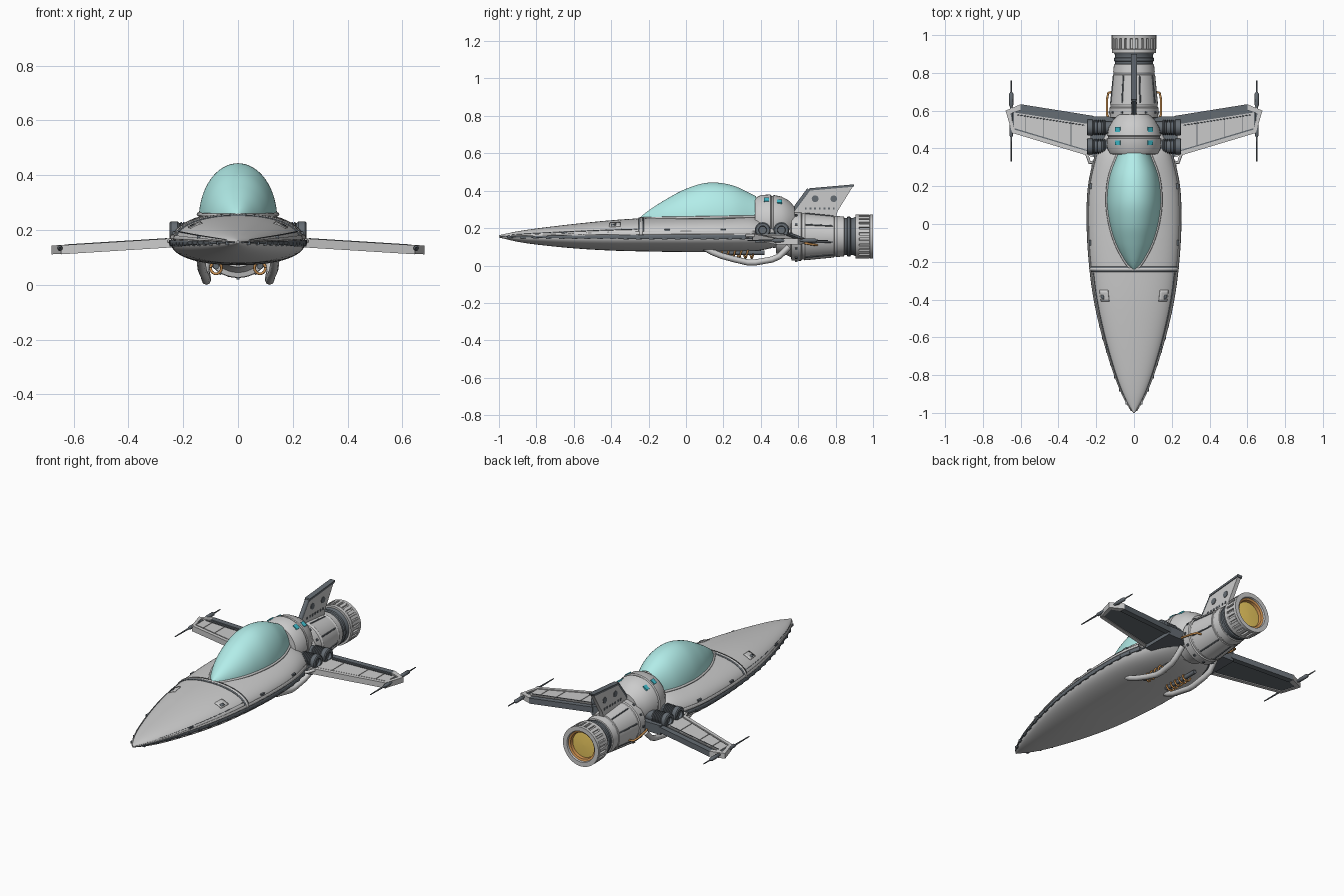
import bpy, bmesh
from math import sin, cos, pi, copysign
from mathutils import Vector, Matrix

if "Cube" in bpy.data.objects:
    bpy.data.objects.remove(bpy.data.objects["Cube"])

def mat(name, rgb):
    m = bpy.data.materials.new(name)
    m.diffuse_color = (*rgb, 1)
    m.use_nodes = True
    m.node_tree.nodes["Principled BSDF"].inputs["Base Color"].default_value = m.diffuse_color
    return m

DARK = mat("dark_metal", (.13, .15, .17))
GLASS = mat("canopy_glass", (.45, .85, .82))
TEAL = mat("teal_light", (.05, .5, .6))
COPPER = mat("copper", (.6, .28, .08))
GLOW = mat("engine_glow", (.85, .6, .12))

def finish(name, bm, m=None, mirror=False, solid=0):
    bmesh.ops.remove_doubles(bm, verts=bm.verts, dist=1e-5)
    bmesh.ops.recalc_face_normals(bm, faces=bm.faces)
    me = bpy.data.meshes.new(name)
    bm.to_mesh(me)
    bm.free()
    ob = bpy.data.objects.new(name, me)
    bpy.context.collection.objects.link(ob)
    if m:
        me.materials.append(m)
    if solid:
        s = ob.modifiers.new("solid", 'SOLIDIFY')
        s.thickness, s.offset = solid, 0
    if mirror:
        ob.modifiers.new("mirror", 'MIRROR')
    return ob

def grid(name, rows, m=None, loop=False, caps=False, **kw):
    bm = bmesh.new()
    vs = [[bm.verts.new(p) for p in r] for r in rows]
    n = len(rows[0])
    for a, b in zip(vs, vs[1:]):
        for i in range(n if loop else n - 1):
            j = (i + 1) % n
            bm.faces.new((a[i], a[j], b[j], b[i]))
    if caps:
        bm.faces.new(vs[0])
        bm.faces.new(vs[-1])
    return finish(name, bm, m, **kw)

def lathe(name, prof, c, m=None, axis='y', seg=40, **kw):
    # profile of (position along axis, radius) turned about an axis through c
    def pt(t, r, a):
        u, v = r * cos(a), r * sin(a)
        return (c[0] + u, t, c[2] + v) if axis == 'y' else (t, c[1] + u, c[2] + v)
    rows = [[pt(t, max(r, 1e-4), 2 * pi * i / seg) for i in range(seg)] for t, r in prof]
    return grid(name, rows, m, loop=True, caps=True, **kw)

def boxes(name, items, m=None, **kw):
    bm = bmesh.new()
    for it in items:
        rot = it[2] if len(it) > 2 else Matrix()
        bmesh.ops.create_cube(bm, size=1, matrix=Matrix.Translation(it[0]) @ rot @ Matrix.Diagonal((*it[1], 1)))
    bmesh.ops.recalc_face_normals(bm, faces=bm.faces)
    me_kw = dict(kw)
    return finish(name, bm, m, **me_kw)

def prism(name, low, high, m=None, **kw):
    return grid(name, [low, high], m, loop=True, caps=True, **kw)

def tube(name, paths, r, m=None, mirror=False):
    cu = bpy.data.curves.new(name, 'CURVE')
    cu.dimensions, cu.bevel_depth, cu.bevel_resolution, cu.use_fill_caps = '3D', r, 2, True
    for path in paths + ([[(-x, y, z) for x, y, z in p] for p in paths] if mirror else []):
        s = cu.splines.new('POLY')
        s.points.add(len(path) - 1)
        for p, q in zip(s.points, path):
            p.co = (*q, 1)
    if m:
        cu.materials.append(m)
    ob = bpy.data.objects.new(name, cu)
    bpy.context.collection.objects.link(ob)

def interp(xs, ys, x):
    # smooth curve through the given stations
    i = max(k for k in range(len(xs) - 1) if xs[k] <= x or k == 0)
    def slope(k):
        a, b = max(k - 1, 0), min(k + 1, len(xs) - 1)
        return (ys[b] - ys[a]) / (xs[b] - xs[a])
    h = xs[i + 1] - xs[i]
    t = (x - xs[i]) / h
    return ((2*t**3 - 3*t*t + 1) * ys[i] + (t**3 - 2*t*t + t) * h * slope(i)
            + (3*t*t - 2*t**3) * ys[i + 1] + (t**3 - t*t) * h * slope(i + 1))

# hull stations: position, half width, top, bottom
HY = [-1, -.95, -.9, -.8, -.6, -.4, -.2, 0, .2, .37, .46, .54]
HW = [.004, .034, .06, .1, .162, .208, .234, .245, .238, .2, .165, .11]
HT = [.162, .173, .183, .198, .222, .242, .255, .263, .267, .265, .22, .2]
HB = [.15, .138, .127, .112, .092, .08, .075, .072, .072, .078, .095, .13]
ZS = .155

def hull(y, a, off=0):
    c, s = cos(a), sin(a)
    h = interp(HY, HT, y) - ZS if s > 0 else ZS - interp(HY, HB, y)
    return (copysign(abs(c) ** .92, c) * (interp(HY, HW, y) + off), y, ZS + copysign(abs(s) ** .92, s) * (h + off))

def span(a, b, n):
    return [a + (b - a) * i / n for i in range(n + 1)]

def patch(name, y0, y1, a0, a1, off, m=None, ny=40, na=8, **kw):
    return grid(name, [[hull(y, a, off) for a in span(a0, a1, na)] for y in span(y0, y1, ny)], m, solid=.006, **kw)

# fuselage with seam, trim lines, cross band and access panels
grid("fuselage", [[hull(y, a) for a in span(0, 2 * pi, 64)[:-1]] for y in span(-1, .54, 70)], loop=True, caps=True)
patch("side_seam", -.99, .5, -.12, .06, .003, DARK, na=3, mirror=True)
patch("upper_rim", -.99, .37, .09, .22, .003, ny=50, na=3, mirror=True)
patch("trim_line", -.93, -.26, .36, .385, 0, DARK, na=1, mirror=True)
patch("cross_band", -.255, -.225, .06, pi - .06, .001, DARK, ny=2, na=40)
patch("cross_band_center", -.247, -.233, .06, pi - .06, .004, ny=2, na=40)
patch("access_panel", -.41, -.35, .6, .92, .001, ny=4, na=4, mirror=True)
patch("access_hatch", -.4, -.375, .66, .76, .004, DARK, ny=2, na=2, mirror=True)
boxes("seam_blocks", [(hull(y, -.08), (.012, .03, .014)) for y in span(-.94, .3, 18)], DARK, mirror=True)
boxes("nose_lights", [(hull(y, .3), (.014, .03, .01)) for y in (-.65, -.1, .2)], DARK, mirror=True)

# canopy dome and its frame
CY = [-.245, -.225, -.18, -.1, 0, .12, .25, .375]
CW = [.003, .027, .058, .098, .128, .143, .13, .085]
CT = [.256, .275, .308, .358, .41, .443, .428, .37]
grid("canopy", [[(interp(CY, CW, y) * cos(a), y, .24 + (interp(CY, CT, y) - .24) * sin(a))
                 for a in span(0, pi, 32)] for y in span(-.245, .375, 40)], GLASS)
tube("canopy_frame", [[(interp(CY, CW, y) + .001, y, .252 + .015 * (y + .245)) for y in span(-.245, .375, 30)]], .007, mirror=True)

# collar behind the cockpit with small lights
lathe("collar", [(.365, .06), (.37, .125), (.4, .142), (.452, .145), (.456, .138), (.464, .138), (.468, .142),
                 (.51, .134), (.55, .112), (.58, .08)], (0, 0, .235))
boxes("collar_lights", [((.084, y, z), (.03, .026, .012), Matrix.Rotation(.62, 4, 'Y'))
                        for y, z in ((.43, .35), (.5, .34))], TEAL, mirror=True)

# engine barrel, neck, nozzle, glow
EC = (0, 0, .155)
lathe("engine_barrel", [(.48, .09), (.54, .1), (.56, .11), (.565, .128), (.615, .13), (.62, .124), (.63, .124), (.635, .127),
                        (.79, .112), (.793, .108), (.803, .108), (.806, .11), (.845, .106), (.85, .09)], EC)
lathe("engine_neck", [(.84, .09), (.845, .1), (.86, .1), (.864, .106), (.878, .106), (.882, .1), (.895, .1), (.91, .108), (.915, .08)], EC, DARK)
lathe("nozzle", [(.905, .09), (.905, .117), (.925, .117), (.928, .108), (.98, .108), (.983, .118), (1, .118), (1, .092),
                 (.985, .088), (.96, .085), (.96, 0)], EC)
lathe("nozzle_liner", [(.955, .087), (.99, .089), (.985, .078), (.965, .074), (.955, .07)], EC, COPPER)
lathe("engine_glow", [(.955, .079), (.968, .079), (.97, .06), (.972, 0)], EC, GLOW)
def around(r, y, a):
    return (r * sin(a), y, .155 + r * cos(a))
turns = [2 * pi * i / 24 for i in range(24)]
boxes("nozzle_ribs", [(around(.111, .954, a), (.018, .056, .014), Matrix.Rotation(a, 4, 'Y')) for a in turns])
tube("barrel_strips", [[around(.127, .64, a), around(.112, .785, a)] for a in turns[1::3]], .004, DARK)
boxes("barrel_bolts", [(around(.131, .59, a), (.012, .012, .008), Matrix.Rotation(a, 4, 'Y')) for a in turns[::2]], DARK)
tube("side_pipe", [[(.12, .53, .14), (.143, .58, .13), (.143, .66, .115), (.136, .695, .11), (.11, .7, .11)]], .006, COPPER, mirror=True)

# tail fin
fin = [(.55, .25), (.575, .29), (.66, .405), (.895, .427), (.81, .29), (.8, .25)]
prism("tail_fin", [(-.012, y, z) for y, z in fin], [(.012, y, z) for y, z in fin])
cap = [(.655, .4), (.66, .413), (.9, .434), (.895, .421)]
prism("fin_cap", [(-.016, y, z) for y, z in cap], [(.016, y, z) for y, z in cap], DARK)
tube("fin_edge", [[(0, y, z) for y, z in fin[:3]]], .014, DARK)
for i, y in enumerate((.69, .79)):
    lathe(f"fin_port_{i}", [(-.015, .018), (.015, .018)], (0, y, .357), DARK, axis='x', seg=20)
boxes("fin_rivets", [((0, y, .305), (.03, .01, .012)) for y in span(.64, .79, 6)], DARK)

# wings: dark core, light plates, edge strips
def lead(x): return .365 + (x - .245) * .3
def trail(x): return .575 + (x - .245) * .155
def wing_piece(name, pts, top, thick, m=None):
    z = lambda x: .166 - .062 * (x - .25) + top
    prism(name, [(x, y, z(x) - thick) for x, y in pts], [(x, y, z(x)) for x, y in pts], m, mirror=True)

wing_piece("wing_core", [(.12, lead(.12)), (.645, .485), (.678, .6), (.6, .63), (.12, trail(.12))], -.004, .021, DARK)
cuts = [.22, .335, .48, .575, .638]
for i, (a, b) in enumerate(zip(cuts, cuts[1:])):
    b -= .004
    wing_piece(f"wing_plate_{i}", [(a, lead(a) + .026), (b, lead(b) + .026), (b, trail(b) - .045), (a, trail(a) - .045)], .001, .008)
wing_piece("wing_leading_edge", [(.22, lead(.22) - .003), (.645, .482), (.64, .502), (.22, lead(.22) + .02)], .003, .033)
wing_piece("wing_trailing_edge", [(.22, trail(.22) - .03), (.6, .6), (.6, .634), (.22, trail(.22) + .002)], .003, .033, DARK)
wing_piece("wing_tip", [(.645, .482), (.68, .6), (.6, .634), (.6, .602), (.655, .585), (.632, .5)], .004, .032)
tube("wing_stitch", [[(x, trail(x) - .055, .169 - .062 * (x - .25)) for x in (.26, .62)]], .002, DARK, mirror=True)

# wing tip guns
lathe("tip_gun", [(.33, .003), (.46, .005), (.47, .01), (.52, .01), (.53, .007), (.62, .007), (.63, .011), (.69, .011), (.7, .004), (.76, .003)],
      (.65, 0, .134), DARK, seg=14, mirror=True)

# ribbed cylinders above the wing roots
ribs = [(.1, .03), (.15, .034)]
for x in span(.155, .205, 5):
    ribs += [(x, .04), (x + .005, .04), (x + .006, .035), (x + .009, .035)]
ribs += [(.22, .042), (.245, .042), (.25, .036), (.25, .022), (.235, .02)]
for i, y in enumerate((.41, .51)):
    lathe(f"ribbed_cylinder_{i}", ribs, (0, y, .19), DARK, axis='x', seg=24, mirror=True)
boxes("wing_root_block", [((.15, .47, .15), (.16, .2, .055))], DARK, mirror=True)
tube("root_bracket", [[(.2, .33, .15), (.235, .325, .16), (.25, .37, .16)]], .009, mirror=True)

# belly skids and copper coils
tube("belly_skid", [[(.135, .1, .095), (.133, .14, .072), (.13, .19, .052), (.121, .26, .033), (.116, .33, .0165),
                     (.115, .37, .0165), (.116, .46, .032), (.12, .5, .05), (.115, .55, .1)]], .0165, mirror=True)
tube("belly_coil", [[(.08 + .02 * cos(t), .19 + .17 * t / (10 * pi), .062 + .022 * sin(t)) for t in span(0, 10 * pi, 80)]], .005, COPPER, mirror=True)
tube("coil_core", [[(.08, .18, .068), (.08, .42, .068)]], .012, DARK, mirror=True)

# smooth shading with sharp edges kept
meshes = [o for o in bpy.data.objects if o.type == 'MESH']
for o in meshes:
    o.select_set(True)
bpy.context.view_layer.objects.active = meshes[0]
bpy.ops.object.shade_smooth_by_angle(angle=.6)
